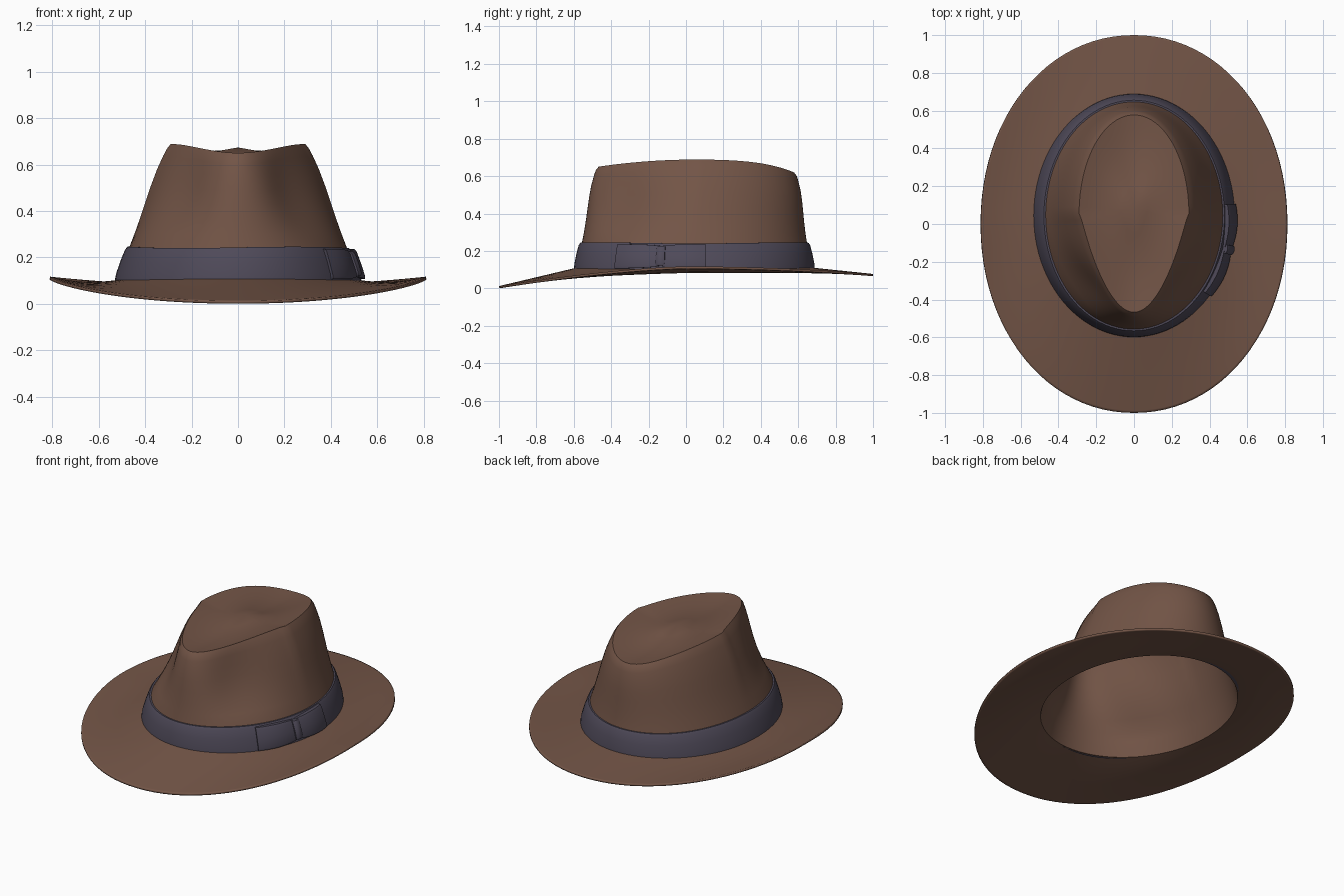
import bpy, bmesh, math
from math import sin, cos, pi

if "Cube" in bpy.data.objects:
    bpy.data.objects.remove(bpy.data.objects["Cube"])

N = 96  # steps around the hat


def material(name, rgb):
    m = bpy.data.materials.new(name)
    m.diffuse_color = (*rgb, 1)
    m.use_nodes = True
    m.node_tree.nodes["Principled BSDF"].inputs["Base Color"].default_value = m.diffuse_color
    return m


BROWN = material("brown_felt", (0.17, 0.09, 0.062))
RIBBON = material("slate_ribbon", (0.078, 0.068, 0.1))


def lerp(a, b, t):
    return a + (b - a) * t


def loft(name, rings, mat, closed=True, wrap=False, cap=False, tip=None, recalc=False):
    """Skin a list of point rings; wrap joins last to first, tip closes the last ring."""
    bm = bmesh.new()
    vs = [[bm.verts.new(p) for p in r] for r in rings]
    n = len(vs[0])
    pairs = list(zip(vs, vs[1:])) + ([(vs[-1], vs[0])] if wrap else [])
    for a, b in pairs:
        for i in range(n if closed else n - 1):
            j = (i + 1) % n
            bm.faces.new((a[i], a[j], b[j], b[i]))
    if tip:
        t = bm.verts.new(tip)
        for i in range(n):
            bm.faces.new((vs[-1][i], vs[-1][(i + 1) % n], t))
    if cap:
        bm.faces.new(vs[0])
        bm.faces.new(vs[-1])
    if recalc:
        bmesh.ops.recalc_face_normals(bm, faces=bm.faces)
    me = bpy.data.meshes.new(name)
    bm.to_mesh(me)
    bm.free()
    me.materials.append(mat)
    ob = bpy.data.objects.new(name, me)
    bpy.context.collection.objects.link(ob)
    bpy.ops.object.select_all(action='DESELECT')
    ob.select_set(True)
    bpy.context.view_layer.objects.active = ob
    bpy.ops.object.shade_smooth_by_angle(angle=math.radians(45))
    return ob


# angle a: 0 = front (-y), pi/2 = right (+x)
def wall(a, z, off=0.0):
    """Lower crown oval, under the ribbon."""
    t = (z - 0.1) / 0.14
    rx, ry = lerp(0.518, 0.47, t) + off, lerp(0.63, 0.602, t) + off
    return (rx * sin(a), 0.045 - ry * cos(a), z)


def rim(a):
    """Outer edge of the brim, dipping at the front."""
    s, c = sin(a), cos(a)
    x = 0.81 * math.copysign(abs(s) ** 0.97, s)
    y = -math.copysign(abs(c) ** 0.97, c)
    drop = 0.105 * (-y) ** 1.5 if y < 0 else 0.04 * y * y
    return (x, y, 0.117 - drop)


def ridge(a, k=1.0):
    """Teardrop crease on top of the crown; k scales it towards the middle."""
    c = cos(a)
    taper = 1 - 0.3 * max(0.0, c) ** 0.7
    x, y = 0.295 * sin(a) * taper, 0.055 - 0.53 * c
    d = y - 0.05
    z = 0.69 - (0.14 * d * d if d < 0 else 0.1 * d * d + 0.5 * d ** 4)
    z = lerp(0.674, z, k) - 0.024 * sin(pi * k)
    return (x * k, lerp(0.08, y, k), z)


def brim_point(a, s):
    base = wall(a, 0.103 + 0.008 * cos(a) ** 2)
    r = rim(a)
    x, y, z = (lerp(base[i], r[i], s) for i in range(3))
    return (x, y, z - 0.016 * sin(pi * s) * sin(a) ** 2)


def crown_point(a, t):
    """Blend from oval to teardrop, with a finger pinch on both front sides."""
    p, q = wall(a, 0.24), ridge(a)
    x, y, z = (lerp(p[i], q[i], t) for i in range(3))
    fold = a if a < pi else 2 * pi - a
    pinch = 0.05 * math.exp(-((fold - 0.75) / 0.4) ** 2) * sin(pi * t)
    puff = 0.012 * sin(pi * t ** 2)
    return (x - math.copysign(pinch, sin(a)) * abs(sin(a)) + puff * sin(a),
            y + 0.4 * pinch - puff * cos(a), z)


angles = [2 * pi * i / N for i in range(N)]

# felt body: brim, crown wall and creased top as one thin shell
rings = [[brim_point(a, s) for a in angles] for s in (1, 0.97, 0.85, 0.7, 0.5, 0.3, 0.12, 0)]
rings += [[wall(a, z) for a in angles] for z in (0.135, 0.19)]
rings += [[crown_point(a, t) for a in angles] for t in (0, 0.15, 0.3, 0.45, 0.6, 0.75, 0.88, 0.95)]
rings += [[ridge(a, k) for a in angles] for k in (0.985, 0.94, 0.85, 0.7, 0.5, 0.25)]
hat = loft("felt_hat_body", rings, BROWN, tip=(0, 0.08, 0.674))
sol = hat.modifiers.new("felt_thickness", 'SOLIDIFY')
sol.thickness = 0.012
sol.offset = -1

# ribbon band around the crown
section = [(-0.004, 0.1), (0.014, 0.1), (0.018, 0.13), (0.018, 0.18),
           (0.015, 0.23), (0.009, 0.243), (-0.004, 0.243)]
loft("ribbon_band", [[wall(a, z + 0.003 * sin(3 * a), o) for a in angles] for o, z in section],
     RIBBON, wrap=True, recalc=True)


def bow_part(name, a0, a1, shape, steps=12):
    """Slab following the band; shape(u) gives thickness, bottom and top."""
    out = []
    for i in range(steps + 1):
        u = i / steps
        a = lerp(a0, a1, u)
        o, lo, hi = shape(u)
        pts = [(0.005, lo), (o * 0.85, lo), (o, lo + 0.012), (o * 1.03, (lo + hi) / 2),
               (o, hi - 0.012), (o * 0.85, hi), (0.005, hi)]
        out.append([wall(a, z, d) for d, z in pts])
    loft(name, out, RIBBON, cap=True, recalc=True)


# side bow: two loops pinched at a knot
def loop_shape(u):
    return (0.03 + 0.008 * sin(pi * u), 0.107 + 0.01 * u ** 3, 0.236 - 0.008 * u ** 3)


bow_part("bow_front_loop", 0.86, 1.27, loop_shape)
bow_part("bow_back_loop", 1.665, 1.30, loop_shape)
bow_part("bow_knot", 1.25, 1.325, lambda u: (0.04 + 0.008 * sin(pi * u), 0.122, 0.226), 6)
